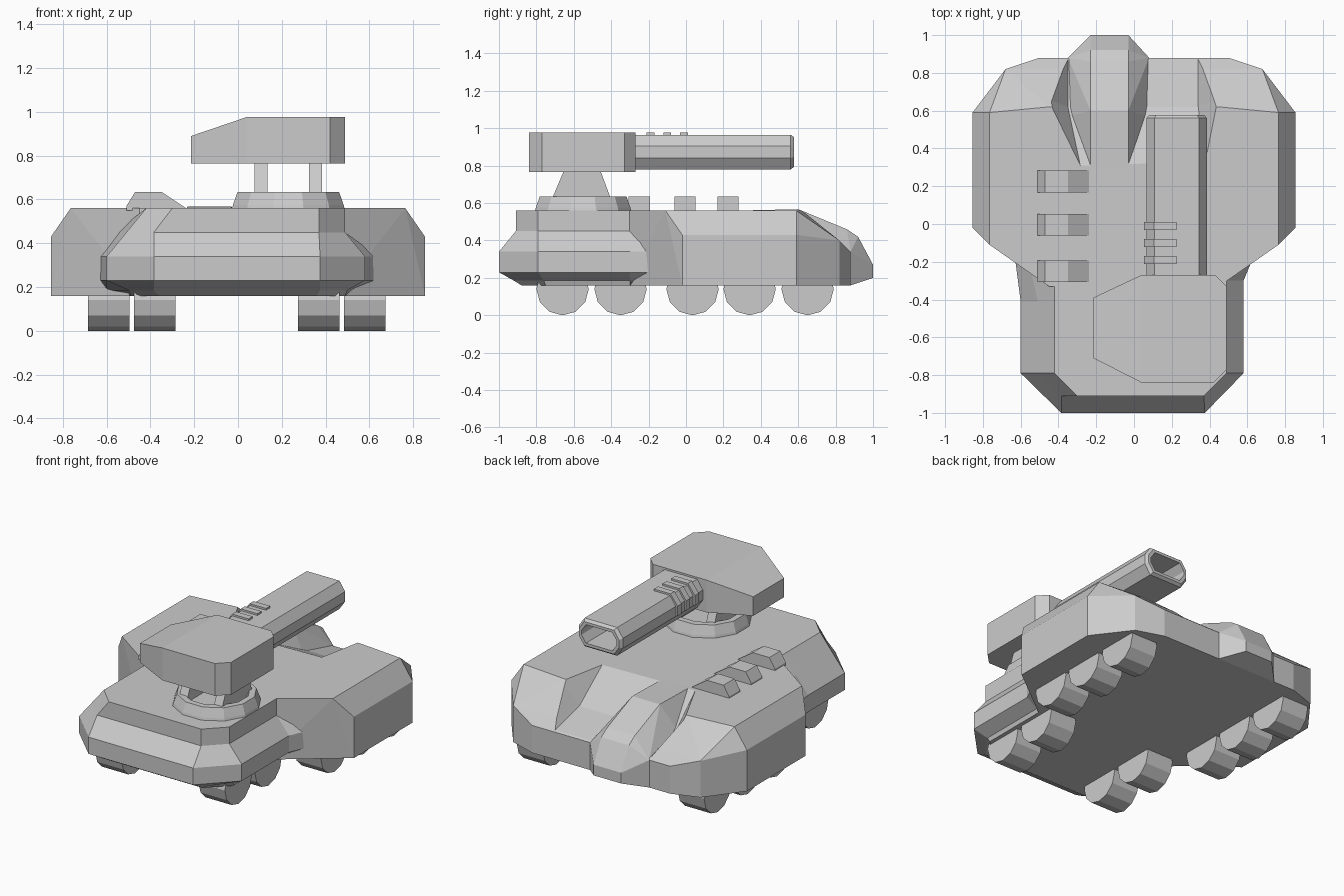
import bpy
import bmesh
import math
from mathutils import Matrix

cube = bpy.data.objects.get("Cube")
if cube:
    bpy.data.objects.remove(cube, do_unlink=True)

grey = bpy.data.materials.new("light_grey")
grey.use_nodes = True
grey.diffuse_color = (0.6, 0.6, 0.6, 1)
for node in grey.node_tree.nodes:
    if node.type == 'BSDF_PRINCIPLED':
        node.inputs["Base Color"].default_value = grey.diffuse_color


def finish(name, bm):
    """Turn a bmesh into a flat shaded grey object."""
    bmesh.ops.recalc_face_normals(bm, faces=bm.faces)
    mesh = bpy.data.meshes.new(name)
    bm.to_mesh(mesh)
    bm.free()
    mesh.materials.append(grey)
    obj = bpy.data.objects.new(name, mesh)
    bpy.context.collection.objects.link(obj)
    return obj


def hull(name, points):
    """Convex solid around a few corner points."""
    bm = bmesh.new()
    for p in points:
        bm.verts.new(p)
    res = bmesh.ops.convex_hull(bm, input=bm.verts)
    loose = [v for v in bm.verts if not v.link_faces]
    bmesh.ops.delete(bm, geom=loose, context='VERTS')
    bmesh.ops.dissolve_limit(bm, angle_limit=math.radians(1),
                             verts=bm.verts, edges=bm.edges)
    return finish(name, bm)


def loft(name, rings):
    """Skin a stack of closed rings and cap both ends."""
    bm = bmesh.new()
    loops = [[bm.verts.new(p) for p in ring] for ring in rings]
    n = len(loops[0])
    for a, b in zip(loops, loops[1:]):
        for i in range(n):
            j = (i + 1) % n
            bm.faces.new((a[i], a[j], b[j], b[i]))
    bm.faces.new(loops[0])
    bm.faces.new(loops[-1])
    return finish(name, bm)


def at_z(z, outline):
    return [(x, y, z) for x, y in outline]


def mirrored(points):
    return points + [(-x, y, z) for x, y, z in points]


# Wide rear hull with chamfered shoulders and sloping tail
base = [(.45, -.33), (.855, -.02), (.855, .59), (.68, .82), (.5, .88)]
shoulder = [(.855, -.02, .43), (.855, .59, .43), (.68, .82, .40), (.5, .88, .34)]
deck = [(.45, -.33), (.765, -.11), (.765, .59), (.45, .62)]
body = hull("rear_hull", mirrored(at_z(.16, base) + shoulder + at_z(.56, deck)))

# Sloping channel cut between the two rear fenders
cutter = hull("channel_cutter", [
    (-.28, .29, .57), (.38, .31, .57), (-.35, .62, .41), (.34, .62, .41),
    (-.35, .95, .33), (.34, .95, .33),
    (-.46, .66, .57), (.45, .66, .57), (-.38, .95, .57), (.37, .95, .57),
    (-.3, .29, .7), (.4, .31, .7), (-.46, .66, .7), (.45, .66, .7),
    (-.38, .95, .7), (.37, .95, .7)])
cutter.hide_render = True
cutter.hide_viewport = True
cut = body.modifiers.new("channel", 'BOOLEAN')
cut.operation = 'DIFFERENCE'
cut.solver = 'EXACT'
cut.object = cutter

# Front hull with flared skirt
skirt = [(-.385, -1), (.375, -1), (.58, -.79), (.58, -.3),
         (.63, -.18), (-.63, -.18), (-.6, -.41), (-.6, -.79)]
under = [(-.385, -.92), (.375, -.92), (.5, -.76), (.5, -.3),
         (.6, -.18), (-.6, -.18), (-.5, -.41), (-.5, -.76)]
keel = [(-.36, -.88), (.36, -.88), (.49, -.75), (.49, -.3),
        (.5, -.18), (-.5, -.18), (-.49, -.41), (-.49, -.75)]
waist = [(-.385, -.91), (.37, -.91), (.49, -.79), (.49, -.3),
         (.56, -.18), (-.56, -.18), (-.51, -.41), (-.51, -.79)]
roof = [(-.3, -.91), (.37, -.91), (.49, -.79), (.49, -.3),
        (.49, -.18), (-.42, -.18), (-.42, -.41), (-.42, -.79)]
loft("front_hull", [at_z(.16, keel), at_z(.185, under), at_z(.23, skirt),
                    at_z(.34, skirt), at_z(.45, waist), at_z(.56, roof)])

# Rounded spine pod at the tail
ridge = [(.29, .56), (.6, .567), (.86, .46), (.92, .42), (1, .27), (1, .2)]
spine = [(x, y, z) for y, z in ridge for x in (-.23, -.03)]
flank = [(x, y, z) for x in (-.35, .08)
         for y, z in ((.57, .4), (.88, .34), (.88, .16), (.57, .17))]
hull("spine_pod", spine + flank)

# Three deck louvres
for i, y in enumerate((-.25, -.005, .225)):
    profile = [(-.51, .55), (-.51, .57), (-.47, .635), (-.35, .635), (-.23, .555)]
    hull(f"louvre_{i + 1}", [(x, y + s, z) for x, z in profile for s in (-.057, .057)])

# Wheels: two inner pairs in front, three outer pairs behind
for i, (x, y) in enumerate([(.375, -.66), (.375, -.35),
                            (.585, .035), (.585, .34), (.585, .65)]):
    for side, label in ((1, "left"), (-1, "right")):
        bm = bmesh.new()
        turn = Matrix.Rotation(math.pi / 2, 4, 'Y')
        place = Matrix.Translation((side * x - .005, y, .14))
        bmesh.ops.create_cone(bm, cap_ends=True, segments=12, radius1=.14,
                              radius2=.14, depth=.19, matrix=place @ turn)
        finish(f"{label}_wheel_{i + 1}", bm)


# Dished turret ring
def circle(r, z, n=12):
    return [(.23 + r * math.cos(math.tau * (i + .5) / n),
             -.55 + r * math.sin(math.tau * (i + .5) / n), z) for i in range(n)]


loft("turret_ring", [circle(.268, .55), circle(.262, .575), circle(.24, .635),
                     circle(.2, .635), circle(.18, .6)])

# Two tapered pylons carrying the turret
for label, x in (("right", .075), ("left", .325)):
    side = [(-.73, .59), (-.39, .59), (-.46, .78), (-.65, .78)]
    hull(f"{label}_pylon", [(x + w, y, z) for y, z in side for w in (0, .06)])

# Turret with one drooping cheek
plan = [(-.215, -.39), (-.215, -.71), (.04, -.84), (.42, -.84),
        (.49, -.77), (.49, -.33), (.43, -.27), (.04, -.27)]
hull("turret", [(x, y, z) for x, y in plan
                for z in (.765, .89 if x < 0 else .977)])


# Hollow eight sided barrel
def octagon(y, inset):
    w, h, c = .16 - inset, .0925 - inset, .042 - inset * .3
    d = .06 - inset * .4
    corners = [(w - c, h), (w, h - d), (w, d - h), (w - c, -h),
               (c - w, -h), (-w, d - h), (-w, h - d), (c - w, h)]
    return [(.226 + x, y, .8725 + z) for x, z in corners]


loft("barrel", [octagon(-.3, 0), octagon(.56, 0), octagon(.578, .014),
                octagon(.578, .032), octagon(.2, .032)])

# Cooling ribs wrapped round the barrel shoulder
for i, y in enumerate((-.19, -.1, -.01)):
    profile = [(.225, .94), (.225, .977), (.105, .977), (.054, .91), (.054, .845), (.1, .845)]
    hull(f"barrel_rib_{i + 1}", [(x, y + s, z) for x, z in profile for s in (-.021, .021)])
